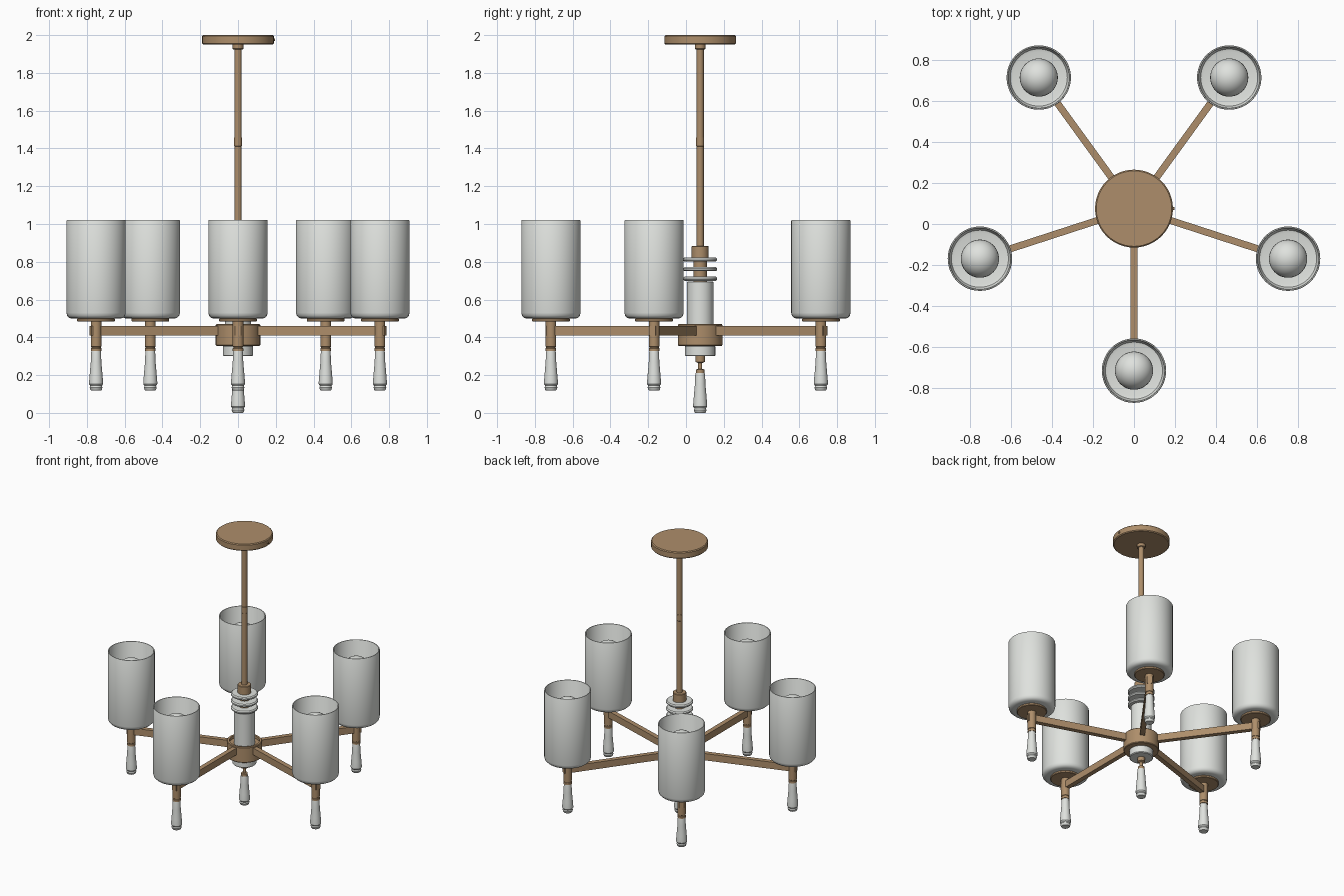
import bpy, bmesh, math
from mathutils import Matrix, Vector

cube = bpy.data.objects.get("Cube")
if cube:
    bpy.data.objects.remove(cube, do_unlink=True)


def material(name, rgb):
    m = bpy.data.materials.new(name)
    m.use_nodes = True
    m.diffuse_color = (*rgb, 1)
    bsdf = m.node_tree.nodes["Principled BSDF"]
    bsdf.inputs["Base Color"].default_value = (*rgb, 1)
    bsdf.inputs["Roughness"].default_value = 0.5
    return m


BRASS = material("aged brass", (0.42, 0.27, 0.145))
GLASS = material("pale glass", (0.74, 0.76, 0.73))
CENTRE = Vector((0, 0.075, 0))
ARM_REACH = 0.79


def finish(name, bm, mat, at):
    bmesh.ops.recalc_face_normals(bm, faces=bm.faces)
    mesh = bpy.data.meshes.new(name)
    bm.to_mesh(mesh)
    bm.free()
    mesh.materials.append(mat)
    ob = bpy.data.objects.new(name, mesh)
    ob.location = at
    bpy.context.collection.objects.link(ob)
    bpy.ops.object.select_all(action='DESELECT')
    ob.select_set(True)
    bpy.context.view_layer.objects.active = ob
    bpy.ops.object.shade_smooth_by_angle(angle=math.radians(35))
    return ob


def lathe(name, profile, mat, at=CENTRE, closed=False, steps=48):
    """Turn a (radius, height) profile round the vertical axis."""
    bm = bmesh.new()
    verts = [bm.verts.new((r, 0, z)) for r, z in profile]
    pairs = list(zip(verts, verts[1:]))
    if closed:
        pairs.append((verts[-1], verts[0]))
    edges = [bm.edges.new(p) for p in pairs]
    bmesh.ops.spin(bm, geom=verts + edges, cent=(0, 0, 0), axis=(0, 0, 1),
                   angle=math.tau, steps=steps)
    bmesh.ops.remove_doubles(bm, verts=bm.verts, dist=0.0002)
    return finish(name, bm, mat, at)


def disc(name, radius, bottom, top, mat, at=CENTRE, bevel=0.003):
    return lathe(name, [(0, bottom), (radius - bevel, bottom), (radius, bottom + bevel),
                        (radius, top - bevel), (radius - bevel, top), (0, top)], mat, at)


def finial(name, top, at=CENTRE):
    shape = [(0, 0), (0.024, 0), (0.026, -0.01), (0.028, -0.06), (0.034, -0.13),
             (0.037, -0.165), (0.037, -0.178), (0.031, -0.186), (0.031, -0.19),
             (0.034, -0.195), (0.03, -0.208), (0.027, -0.211), (0, -0.211)]
    return lathe(name, [(r, top + z) for r, z in shape], GLASS, at, steps=32)


# Canopy, its side screw, and the hanging rod
disc("canopy", 0.19, 1.95, 2.0, BRASS, bevel=0.006)
disc("canopy_collar", 0.028, 1.925, 1.952, BRASS)
bm = bmesh.new()
bmesh.ops.create_cone(bm, cap_ends=True, segments=16, radius1=0.007, radius2=0.007,
                      depth=0.012, matrix=Matrix.Rotation(math.pi / 2, 4, 'Y'))
finish("canopy_screw", bm, BRASS, CENTRE + Vector((0.191, 0, 1.975)))
disc("hanging_rod", 0.019, 0.86, 1.93, BRASS)
disc("rod_coupling", 0.021, 1.41, 1.46, BRASS)

# Central column with stacked glass rings
disc("column_cap", 0.045, 0.82, 0.883, BRASS)
disc("ring_spindle", 0.035, 0.69, 0.83, BRASS)
for i in range(3):
    z = 0.71 + i * 0.051
    disc(f"glass_ring_{i + 1}", 0.09, z - 0.011, z + 0.011, GLASS, bevel=0.007)
disc("glass_column", 0.07, 0.44, 0.695, GLASS)

# Hub, lower cup and centre drop
lathe("hub", [(0, 0.355), (0.114, 0.355), (0.118, 0.36), (0.118, 0.465), (0.114, 0.47),
              (0.1, 0.47), (0.1, 0.45), (0, 0.45)], BRASS)
disc("lower_cup", 0.08, 0.3, 0.357, GLASS, bevel=0.005)
lathe("drop_stem", [(0, 0.302), (0.025, 0.302), (0.025, 0.27), (0.011, 0.264),
                    (0.011, 0.232), (0.022, 0.23), (0.022, 0.208), (0, 0.208)], BRASS)
finial("centre_finial", 0.211)

# Five arms, each with a socket, shade, bulb and finial
for i in range(5):
    angle = math.radians(-90 + 72 * i)
    way = Vector((math.cos(angle), math.sin(angle), 0))
    tip = CENTRE + way * ARM_REACH
    n = i + 1

    bm = bmesh.new()
    bmesh.ops.create_cube(bm, size=1)
    bmesh.ops.scale(bm, vec=(0.72, 0.034, 0.05), verts=bm.verts)
    bmesh.ops.translate(bm, vec=(0.46, 0, 0), verts=bm.verts)
    bmesh.ops.rotate(bm, matrix=Matrix.Rotation(angle, 3, 'Z'), verts=bm.verts)
    finish(f"arm_{n}", bm, BRASS, CENTRE + Vector((0, 0, 0.435)))

    lathe(f"socket_{n}", [(0, 0.328), (0.028, 0.328), (0.028, 0.342), (0.025, 0.344),
                          (0.025, 0.349), (0.028, 0.351), (0.028, 0.49), (0, 0.49)],
          BRASS, tip)
    disc(f"shade_plate_{n}", 0.1, 0.484, 0.5, BRASS, tip)
    finial(f"arm_finial_{n}", 0.33, tip)

    # Open-topped shade with a rounded foot and a thin wall
    outer = [(0, 0.499), (0.127, 0.499), (0.142, 0.503), (0.153, 0.514), (0.157, 0.53),
             (0.157, 1.016), (0.155, 1.02)]
    inner = [(0.15, 1.02), (0.148, 1.016), (0.148, 0.53), (0.139, 0.512),
             (0.125, 0.508), (0, 0.508)]
    lathe(f"shade_{n}", outer + inner, GLASS, tip)

    # Globe bulb on a short neck
    globe = [(0.093 * math.cos(a), 0.87 + 0.093 * math.sin(a))
             for a in (math.radians(-70 + 10 * k) for k in range(17))]
    lathe(f"bulb_{n}", [(0.03, 0.69), (0.03, 0.77)] + globe, GLASS, tip)
    disc(f"bulb_holder_{n}", 0.036, 0.507, 0.7, BRASS, tip)
